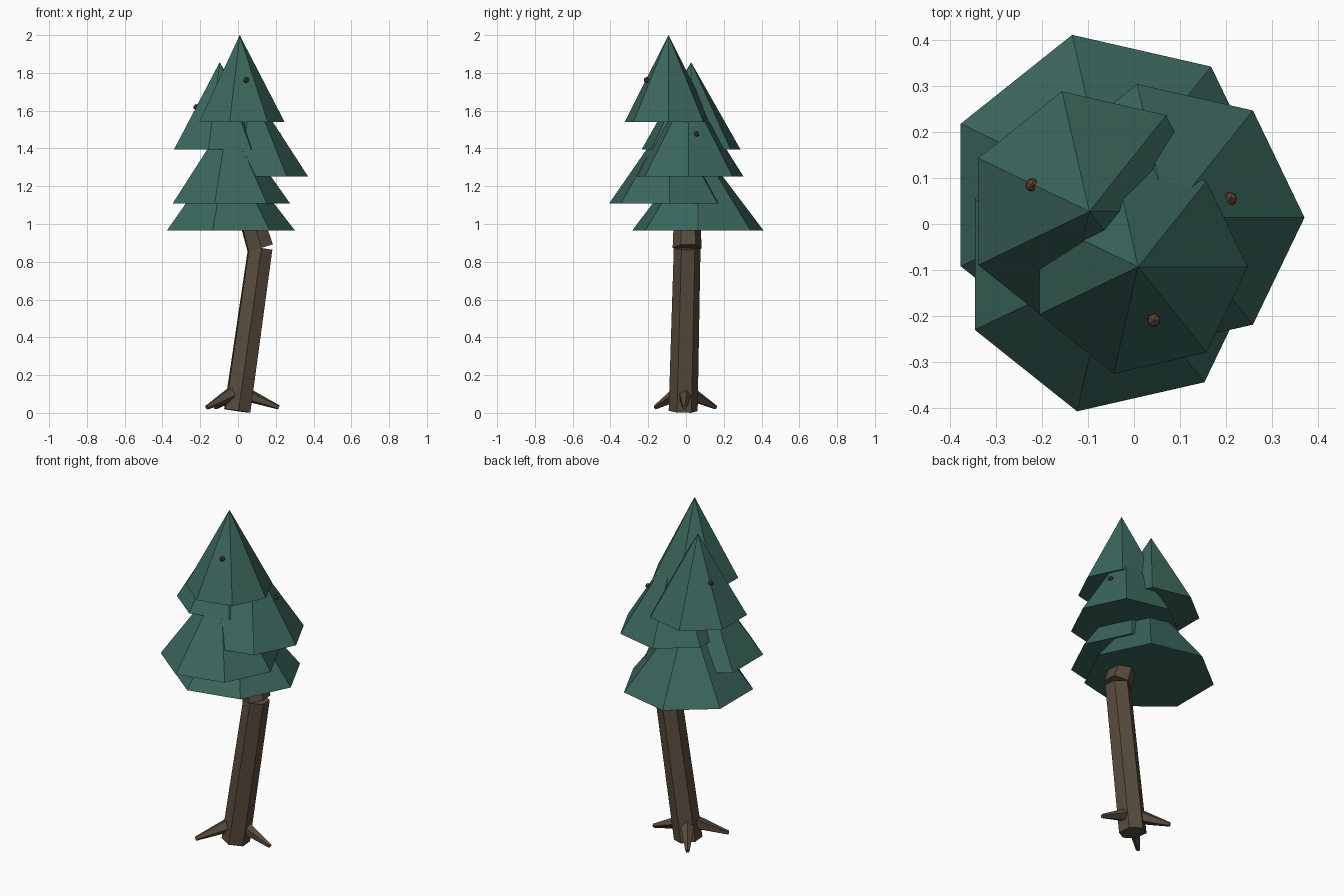
import bpy, bmesh, math
from mathutils import Vector

if "Cube" in bpy.data.objects:
    bpy.data.objects.remove(bpy.data.objects["Cube"])


def material(name, rgb):
    m = bpy.data.materials.new(name)
    m.diffuse_color = (*rgb, 1)
    m.use_nodes = True
    m.node_tree.nodes["Principled BSDF"].inputs["Base Color"].default_value = m.diffuse_color
    return m


green = material("pine green", (0.043, 0.135, 0.107))
bark = material("bark brown", (0.100, 0.071, 0.047))
nut = material("cone brown", (0.110, 0.052, 0.034))


def add_object(name, bm, mat):
    bmesh.ops.recalc_face_normals(bm, faces=bm.faces)
    me = bpy.data.meshes.new(name)
    bm.to_mesh(me)
    bm.free()
    me.materials.append(mat)
    ob = bpy.data.objects.new(name, me)
    bpy.context.collection.objects.link(ob)
    return ob


def taper(name, p0, p1, r0, r1, sides, mat, turn=0.0):
    """Closed flat-sided prism from p0 to p1; r1 = 0 gives a pointed cone."""
    p0, p1 = Vector(p0), Vector(p1)
    q = Vector((0, 0, 1)).rotation_difference(p1 - p0)
    bm = bmesh.new()

    def ring(p, r):
        out = []
        for i in range(sides):
            a = math.radians(turn) + math.tau * i / sides
            out.append(bm.verts.new(p + q @ Vector((r * math.cos(a), r * math.sin(a), 0))))
        return out

    low = ring(p0, r0)
    bm.faces.new(low[::-1])
    if r1 > 0:
        high = ring(p1, r1)
        bm.faces.new(high)
    else:
        tip = bm.verts.new(p1)
    for i in range(sides):
        j = (i + 1) % sides
        if r1 > 0:
            bm.faces.new((low[i], low[j], high[j], high[i]))
        else:
            bm.faces.new((low[i], low[j], tip))
    return add_object(name, bm, mat)


# Crooked trunk in two leaning pieces
joint = (0.118, 0.006, 0.872)
taper("lower_trunk", (-0.004, -0.015, 0.0105), joint, 0.077, 0.071, 6, bark, -25)
taper("upper_trunk", joint, (-0.01, 0.006, 1.29), 0.077, 0.06, 6, bark, -25)

# Three roots
roots = [((0.02, -0.005, 0.107), (0.216, -0.008, 0.029)),
         ((-0.025, -0.035, 0.105), (-0.165, -0.162, 0.029)),
         ((-0.02, 0.015, 0.105), (-0.12, 0.157, 0.029))]
for i, (a, b) in enumerate(roots):
    taper(f"root_{i + 1}", a, b, 0.042, 0.012, 5, bark, 90)

# Foliage tiers from bottom to top, each shifted off the axis
centres = [(-0.055, 0.063), (-0.051, -0.088), (0.073, 0.014), (-0.097, 0.027), (0.009, -0.093)]
for i, (x, y) in enumerate(centres):
    z = 0.965 + 0.1435 * i
    taper(f"foliage_tier_{i + 1}", (x, y, z), (x, y, z + 0.461), 0.357 - 0.0297 * i, 0, 7, green)

# Small pine cones on the upper tiers
for i, p in enumerate([(0.043, -0.209, 1.762), (-0.222, 0.085, 1.62), (0.21, 0.055, 1.476)]):
    bm = bmesh.new()
    bmesh.ops.create_icosphere(bm, subdivisions=1, radius=0.016)
    bmesh.ops.translate(bm, verts=bm.verts, vec=p)
    add_object(f"pine_cone_{i + 1}", bm, nut)
